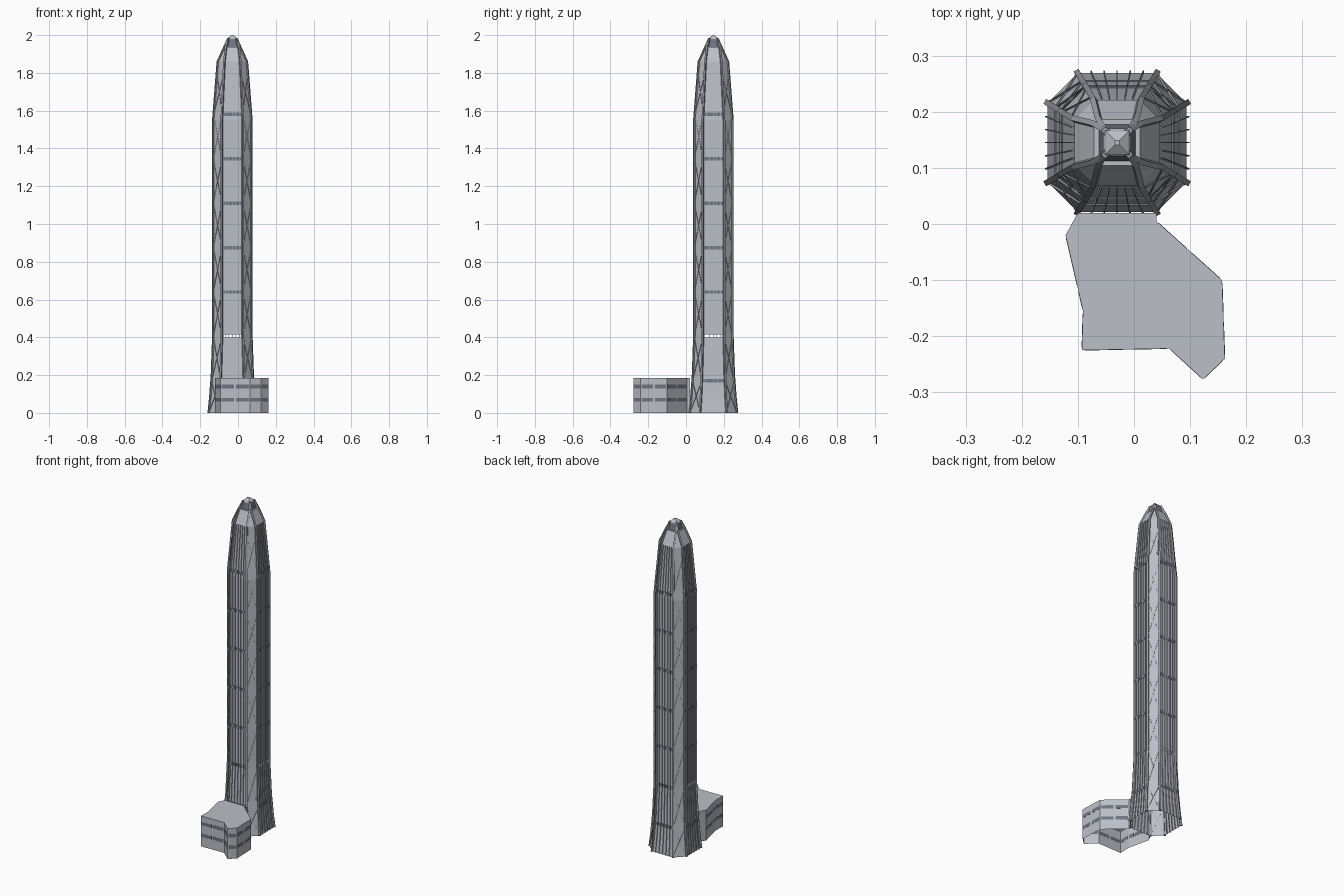
import bpy, bmesh, math
from mathutils import Vector, Matrix

cube = bpy.data.objects.get("Cube")
if cube:
    bpy.data.objects.remove(cube, do_unlink=True)


def material(name, rgb):
    m = bpy.data.materials.new(name)
    m.use_nodes = True
    m.diffuse_color = (*rgb, 1)
    m.node_tree.nodes["Principled BSDF"].inputs["Base Color"].default_value = (*rgb, 1)
    return m


PALE = material("pale grey cladding", (0.5, 0.52, 0.57))
STEEL = material("mid grey steel", (0.33, 0.34, 0.37))
GLASS = material("dark blue grey glass", (0.165, 0.18, 0.225))

CENTRE = Vector((-0.03, 0.145, 0))
UP = Vector((0, 0, 1))
# Tower profile: height, distance of the face from the axis, half width of the face
PROFILE = [(0, .13, .07), (.08, .122, .065), (.2, .113, .06), (.4, .106, .055),
           (1.55, .106, .055), (1.86, .082, .041), (1.94, .046, .032), (1.985, .026, .02)]
STOREY = 0.235
FLOORS = [0.17 + STOREY * i for i in range(7)]
LOBBY = FLOORS[1]
INSET = .006


def size(z):
    for (z0, h0, w0), (z1, h1, w1) in zip(PROFILE, PROFILE[1:]):
        if z <= z1:
            t = (z - z0) / (z1 - z0)
            return h0 + (h1 - h0) * t, w0 + (w1 - w0) * t
    return PROFILE[-1][1:]


def turn(side):
    return Matrix.Rotation(side * math.pi / 2, 3, 'Z')


def place(side, x, out, z):
    return CENTRE + turn(side) @ Vector((x, -out, z))


def loft(bm, sections, bottom=True):
    rows = [[bm.verts.new(p) for p in s] for s in sections]
    n = len(rows[0])
    for a, b in zip(rows, rows[1:]):
        for i in range(n):
            j = (i + 1) % n
            bm.faces.new((a[i], a[j], b[j], b[i]))
    if bottom:
        bm.faces.new(rows[0][::-1])
    bm.faces.new(rows[-1])


def sweep(bm, path, a, b):
    """Rectangular bar along a path; a and b are the half axes of its section."""
    loft(bm, [[p - a - b, p + a - b, p + a + b, p - a + b] for p in path])


def finish(bm, name, mat):
    bmesh.ops.recalc_face_normals(bm, faces=bm.faces)
    mesh = bpy.data.meshes.new(name)
    bm.to_mesh(mesh)
    bm.free()
    mesh.materials.append(mat)
    ob = bpy.data.objects.new(name, mesh)
    bpy.context.collection.objects.link(ob)
    return ob


# Eight-sided tower shell, open below and through the main faces at the lobby
bm = bmesh.new()
levels = sorted([p[0] for p in PROFILE[:-2]] + [LOBBY - .01, LOBBY + .01, 1.938])
sections = []
for z in levels:
    h, w = size(z)
    section = []
    for side in range(4):
        section += [place(side, -w, h - INSET, z), place(side, w, h - INSET, z)]
    sections.append(section)
loft(bm, sections, bottom=False)
bmesh.ops.recalc_face_normals(bm, faces=bm.faces)
openings = []
for f in bm.faces:
    n = f.normal
    if abs(f.calc_center_median().z - LOBBY) < .005 and max(abs(n.x), abs(n.y)) > .9:
        openings.append(f)
bmesh.ops.delete(bm, geom=openings, context='FACES')
finish(bm, "tower_shell", PALE)

# Eight ribs that run up the edges and lean together at the top
bm = bmesh.new()
for side in range(4):
    for sign in (-1, 1):
        path = [place(side, sign * w, h - .007, z) for z, h, w in PROFILE]
        out = (path[0] - CENTRE).normalized()
        sweep(bm, path, out * .007, out.cross(UP) * .005)
finish(bm, "edge_ribs", STEEL)

# Thin vertical fins on the main faces
bm = bmesh.new()
for side in range(4):
    for i in range(-2, 3):
        path = []
        for z, h, w in PROFILE[:6]:
            path.append(place(side, i * w / 3, h - INSET, z))
        sweep(bm, path, turn(side) @ Vector((.001, 0, 0)), turn(side) @ Vector((0, .005, 0)))
finish(bm, "vertical_fins", PALE)

# Dark floor bands on the main faces
bm = bmesh.new()
for side in range(4):
    for z in FLOORS:
        if z != LOBBY:
            h, w = size(z)
            sweep(bm, [place(side, -w, h - INSET, z), place(side, w, h - INSET, z)],
                  UP * .009, turn(side) @ Vector((0, .0025, 0)))
finish(bm, "floor_bands", GLASS)

# Crossed bracing on the cut corners
bm = bmesh.new()
levels = [0] + FLOORS + [1.8]
for side in range(4):
    out = turn(side) @ Vector((1, -1, 0)).normalized()
    for lo, hi in zip(levels, levels[1:]):
        ends = []
        for z in (lo, hi):
            h, w = size(z)
            ends.append((place(side, w, h - .005, z), place(side, h - .005, w, z)))
        (a, b), (c, d) = ends
        for p, q in ((a, d), (b, c)):
            across = (q - p).normalized().cross(out)
            sweep(bm, [p, q], across * .001, out * .002)
finish(bm, "corner_bracing", STEEL)


# Lantern and pointed cap
def square(r, z):
    return [place(s, r, r, z) for s in range(4)]


bm = bmesh.new()
loft(bm, [square(.034, 1.93), square(.024, 1.98)])
finish(bm, "lantern", GLASS)
bm = bmesh.new()
loft(bm, [square(.025, 1.979), square(.02, 1.988), square(.004, 2.0)])
finish(bm, "cap", PALE)

# Low entrance building, open below
OUTLINE = [(-.10, .02), (-.122, -.02), (-.10, -.115), (-.091, -.155), (-.093, -.225),
           (.063, -.222), (.123, -.277), (.162, -.24), (.157, -.10), (.04, .005), (.04, .02)]
corners = [Vector((x, y, 0)) for x, y in OUTLINE]
bm = bmesh.new()
loft(bm, [corners, [p + UP * .185 for p in corners]], bottom=False)
finish(bm, "entrance_building", PALE)

# Two rows of window strips round the entrance building
bm = bmesh.new()
for p, q in zip(corners[1:-2], corners[2:-1]):
    along = q - p
    count = max(1, round(along.length / .08))
    unit = along.normalized()
    for i in range(count):
        a = p + along * (i / count) + unit * .005
        b = p + along * ((i + 1) / count) - unit * .005
        for z in (.07, .14):
            sweep(bm, [a + UP * z, b + UP * z], UP * .01, unit.cross(UP) * .0006)
finish(bm, "window_strips", GLASS)
